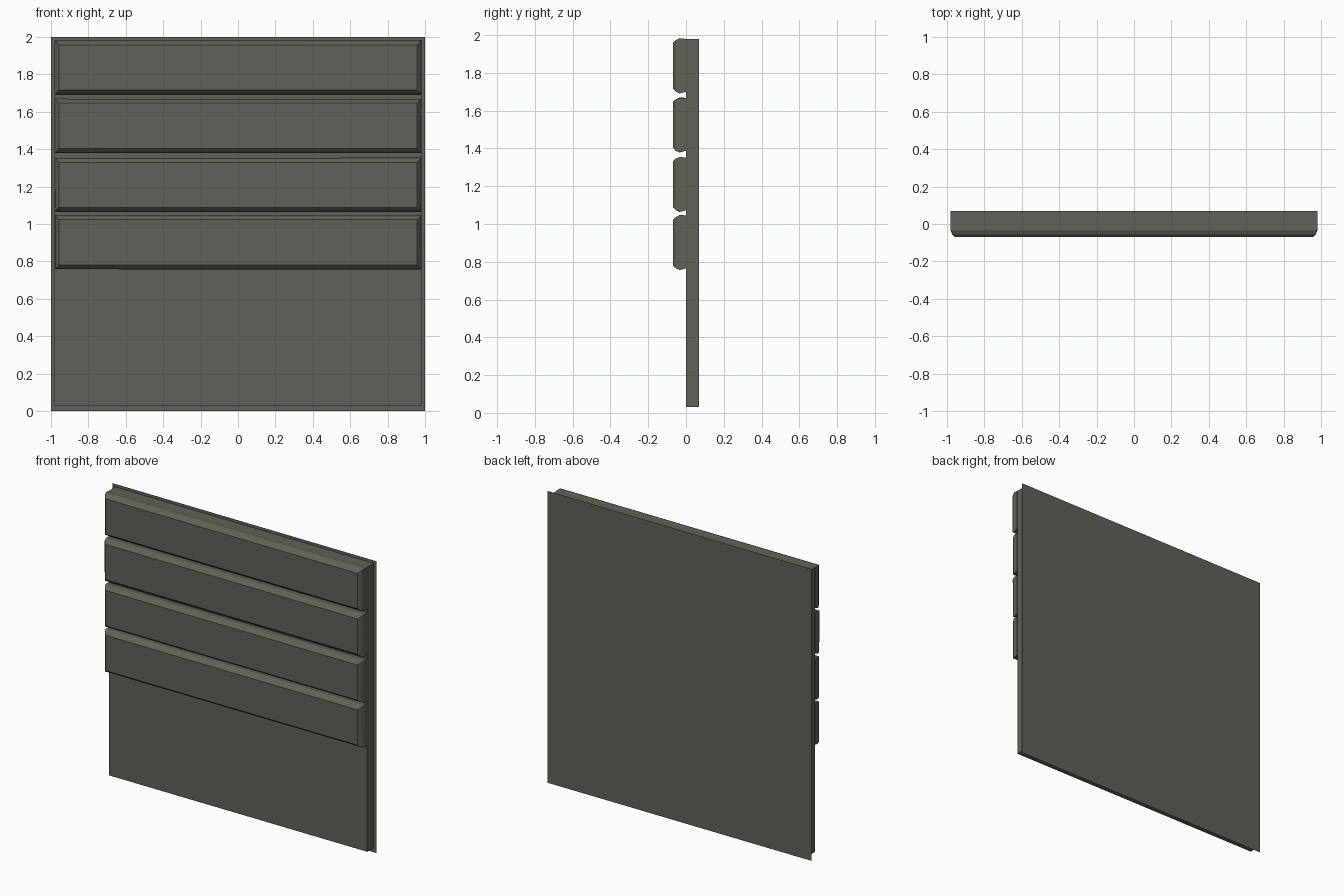
import bpy, bmesh, random

if "Cube" in bpy.data.objects:
    bpy.data.objects.remove(bpy.data.objects["Cube"])

random.seed(4)

mat = bpy.data.materials.new("dark_grey_olive")
mat.diffuse_color = (0.12, 0.12, 0.10, 1)
mat.use_nodes = True
mat.node_tree.nodes["Principled BSDF"].inputs["Base Color"].default_value = mat.diffuse_color


def rect(bm, x, z0, z1, y, wobble=0.0):
    """Ring of four vertices in an xz plane, optionally a little uneven."""
    j = lambda: random.uniform(-wobble, wobble)
    return [bm.verts.new((sx * x + j(), y, z + j()))
            for sx, z in ((-1, z0), (1, z0), (1, z1), (-1, z1))]


def bridge(bm, a, b):
    for i in range(4):
        k = (i + 1) % 4
        bm.faces.new((a[i], a[k], b[k], b[i]))


def finish(name, bm, recalc=True):
    if recalc:
        bmesh.ops.recalc_face_normals(bm, faces=bm.faces)
    me = bpy.data.meshes.new(name)
    bm.to_mesh(me)
    bm.free()
    me.materials.append(mat)
    ob = bpy.data.objects.new(name, me)
    bpy.context.collection.objects.link(ob)


# thin backing sheet, facing backwards
bm = bmesh.new()
bm.faces.new(reversed(rect(bm, 1.0, 0.0, 2.0, 0.07)))
finish("backing_sheet", bm, recalc=False)

# wall slab in front of the sheet, open where it meets the sheet
bm = bmesh.new()
back = rect(bm, 0.98, 0.03, 1.98, 0.07)
front = rect(bm, 0.98, 0.03, 1.98, 0.0)
bridge(bm, back, front)
bm.faces.new(front)
finish("wall_slab", bm)

# four planks with worn, chamfered front edges
for n, (z0, z1) in enumerate(((0.757, 1.047), (1.065, 1.354),
                              (1.38, 1.67), (1.692, 1.982))):
    bm = bmesh.new()
    rings = [rect(bm, 0.982, z0 + 0.008, z1 - 0.002, 0.0),
             rect(bm, 0.98, z0, z1, -0.033, 0.002),
             rect(bm, 0.972, z0 + 0.008, z1 - 0.009, -0.053, 0.002),
             rect(bm, 0.957, z0 + 0.024, z1 - 0.024, -0.07)]
    for a, b in zip(rings, rings[1:]):
        bridge(bm, a, b)
    bm.faces.new(rings[0])
    bm.faces.new(rings[-1])
    finish(f"plank_{n + 1}", bm)
